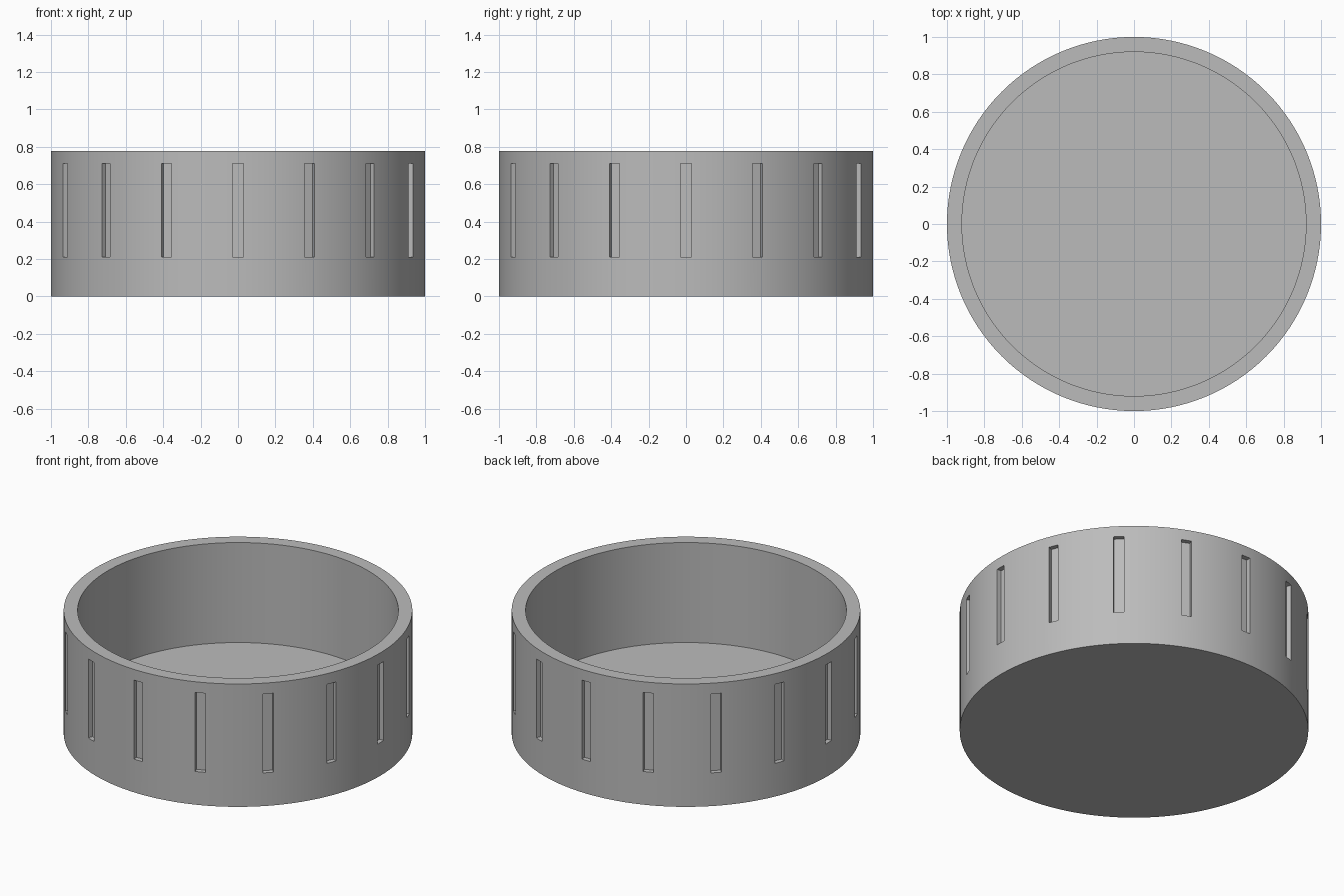
import bpy, bmesh, math
from mathutils import Matrix

if "Cube" in bpy.data.objects:
    bpy.data.objects.remove(bpy.data.objects["Cube"], do_unlink=True)

SEGMENTS = 128
RADIUS, INNER, HEIGHT, FLOOR = 1.0, 0.92, 0.778, 0.145
SLOTS, SLOT_W, SLOT_DEPTH = 16, 0.06, 0.03
SLOT_LOW, SLOT_HIGH = 0.21, 0.71

grey = bpy.data.materials.new("plain grey")
grey.use_nodes = True
colour = (0.5, 0.5, 0.5, 1)
grey.diffuse_color = colour
grey.node_tree.nodes["Principled BSDF"].inputs["Base Color"].default_value = colour


def make_object(name, bm):
    mesh = bpy.data.meshes.new(name)
    bm.to_mesh(mesh)
    bm.free()
    mesh.materials.append(grey)
    obj = bpy.data.objects.new(name, mesh)
    bpy.context.collection.objects.link(obj)
    return obj


# Cup body: a capped cylinder whose top is inset and pushed down
bm = bmesh.new()
bmesh.ops.create_cone(bm, cap_ends=True, segments=SEGMENTS, radius1=RADIUS,
                      radius2=RADIUS, depth=HEIGHT,
                      matrix=Matrix.Translation((0, 0, HEIGHT / 2)))
top = max(bm.faces, key=lambda f: f.calc_center_median().z)
bmesh.ops.inset_region(bm, faces=[top], thickness=0)
for v in top.verts:
    v.co.x *= INNER
    v.co.y *= INNER
well = bmesh.ops.extrude_discrete_faces(bm, faces=[top])["faces"][0]
for v in well.verts:
    v.co.z = FLOOR
bmesh.ops.recalc_face_normals(bm, faces=bm.faces)
body = make_object("ribbed_cup", bm)

# Ring of boxes that cuts the shallow grip slots
bm = bmesh.new()
size = Matrix.Diagonal((2 * SLOT_DEPTH, SLOT_W, SLOT_HIGH - SLOT_LOW, 1))
place = Matrix.Translation((RADIUS, 0, (SLOT_LOW + SLOT_HIGH) / 2))
for i in range(SLOTS):
    turn = Matrix.Rotation(math.tau * i / SLOTS, 4, "Z")
    bmesh.ops.create_cube(bm, size=1, matrix=turn @ place @ size)
cutter = make_object("slot_cutter", bm)
cutter.hide_render = True

bpy.ops.object.select_all(action="DESELECT")
bpy.context.view_layer.objects.active = body
body.select_set(True)
cut = body.modifiers.new("slots", "BOOLEAN")
cut.operation = "DIFFERENCE"
cut.solver = "EXACT"
cut.object = cutter
bpy.ops.object.modifier_apply(modifier=cut.name)
bpy.data.objects.remove(cutter, do_unlink=True)

# Smooth round walls, crisp rims and slots
bpy.ops.object.shade_smooth_by_angle(angle=math.radians(30))
